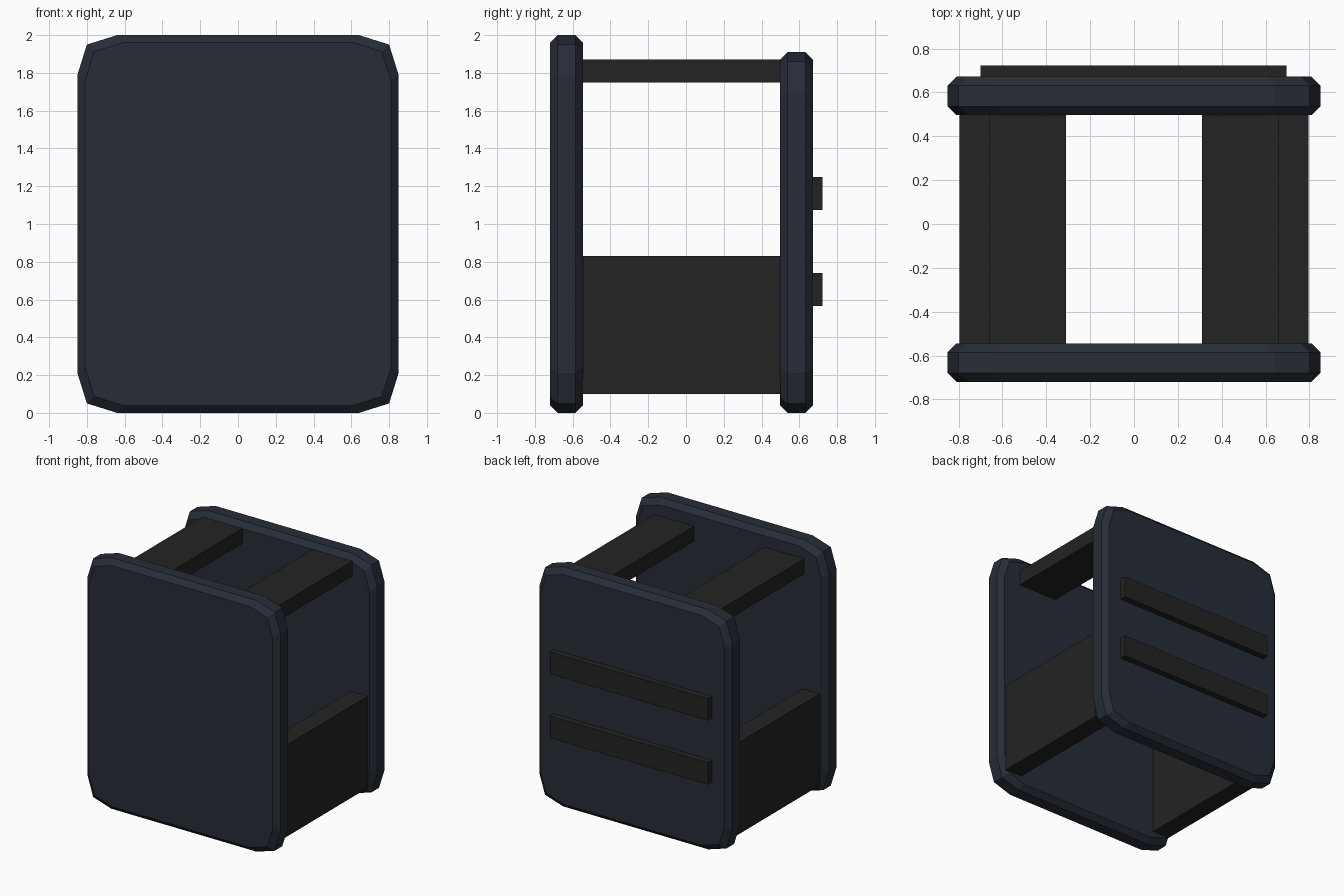
import bpy, bmesh

if "Cube" in bpy.data.objects:
    bpy.data.objects.remove(bpy.data.objects["Cube"])

def material(name, color):
    m = bpy.data.materials.new(name)
    m.diffuse_color = (*color, 1)
    m.use_nodes = True
    m.node_tree.nodes["Principled BSDF"].inputs["Base Color"].default_value = m.diffuse_color
    return m

shell = material("navy_shell", (0.020, 0.026, 0.039))
webbing = material("black_webbing", (0.0168, 0.0170, 0.0168))

def finish(bm, name, mat):
    bmesh.ops.recalc_face_normals(bm, faces=bm.faces)
    me = bpy.data.meshes.new(name)
    bm.to_mesh(me)
    bm.free()
    me.materials.append(mat)
    ob = bpy.data.objects.new(name, me)
    bpy.context.collection.objects.link(ob)
    return ob

def box(name, x, y, z, mat):
    bm = bmesh.new()
    bmesh.ops.create_cube(bm, size=1)
    for v in bm.verts:
        v.co = [r[0] + (c + 0.5) * (r[1] - r[0]) for c, r in zip(v.co, (x, y, z))]
    return finish(bm, name, mat)

def plate(name, y0, y1, height, edge=0.04):
    """Slab with clipped corners and chamfered rims."""
    w, h = 0.85, height / 2
    corner = [(w, h - 0.21), (w - 0.05, h - 0.05), (w - 0.21, h)]
    outline = (corner + [(-x, z) for x, z in reversed(corner)]
               + [(-x, -z) for x, z in corner]
               + [(x, -z) for x, z in reversed(corner)])
    bm = bmesh.new()
    rings = []
    for y, inset in ((y0, edge), (y0 + edge, 0), (y1 - edge, 0), (y1, edge)):
        sx, sz = (w - inset) / w, (h - inset) / h
        rings.append([bm.verts.new((x * sx, y, h + z * sz)) for x, z in outline])
    n = len(outline)
    for a, b in zip(rings, rings[1:]):
        for i in range(n):
            j = (i + 1) % n
            bm.faces.new((a[i], a[j], b[j], b[i]))
    bm.faces.new(rings[0])
    bm.faces.new(rings[-1])
    return finish(bm, name, shell)

# Front and back plates
plate("front_plate", -0.72, -0.545, 2.0)
plate("back_plate", 0.497, 0.672, 1.91)

# Shoulder straps and side panels, mirrored left and right
span = (-0.55, 0.50)
for side, s in (("left", -1), ("right", 1)):
    box(side + "_shoulder_strap", sorted((s * 0.31, s * 0.66)), span, (1.75, 1.87), webbing)
    box(side + "_side_panel", sorted((s * 0.645, s * 0.795)), span, (0.10, 0.83), webbing)

# Horizontal bands on the back
for name, z in (("lower", 0.565), ("upper", 1.075)):
    box(name + "_back_band", (-0.70, 0.695), (0.66, 0.722), (z, z + 0.175), webbing)
